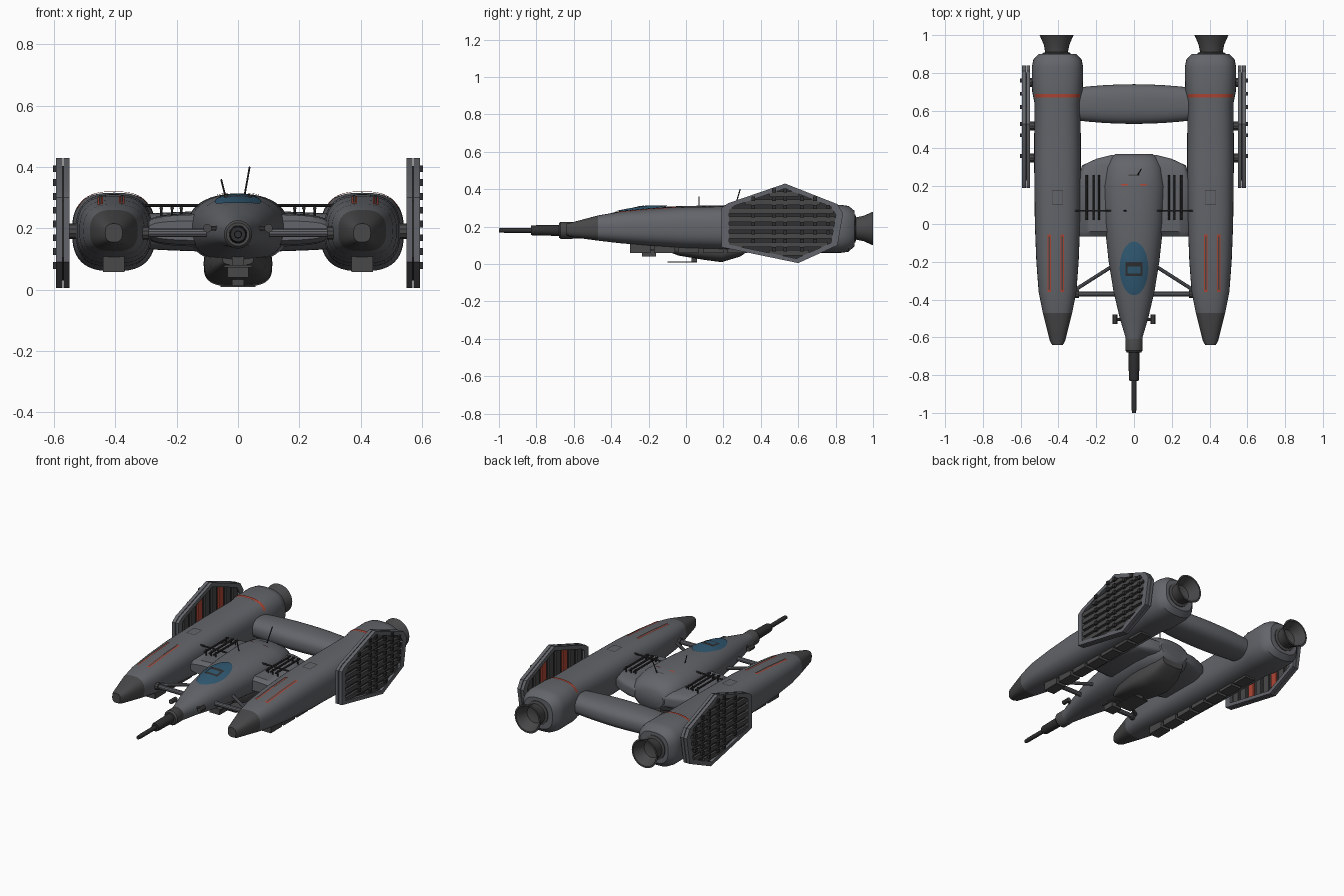
import bpy, bmesh, math
from mathutils import Vector

cube = bpy.data.objects.get("Cube")
if cube:
    bpy.data.objects.remove(cube, do_unlink=True)


def material(name, r, g, b):
    m = bpy.data.materials.new(name)
    m.use_nodes = True
    m.diffuse_color = (r, g, b, 1)
    bsdf = m.node_tree.nodes["Principled BSDF"]
    bsdf.inputs["Base Color"].default_value = (r, g, b, 1)
    bsdf.inputs["Roughness"].default_value = 0.7
    return m


HULL = material("hull grey", 0.125, 0.13, 0.145)
DARK = material("dark grey", 0.065, 0.065, 0.068)
BLACK = material("charcoal", 0.03, 0.03, 0.032)
RED = material("red trim", 0.42, 0.06, 0.035)
GLASS = material("canopy blue", 0.03, 0.1, 0.17)


def finish(name, bm, mats, mirror=False, rule=None, sharp=35):
    """Turn a bmesh into an object, smooth with sharp edges kept."""
    bmesh.ops.recalc_face_normals(bm, faces=bm.faces)
    for f in bm.faces:
        f.smooth = True
        if rule:
            f.material_index = rule(f.calc_center_median())
    for e in bm.edges:
        if len(e.link_faces) == 2:
            e.smooth = e.calc_face_angle(0) < math.radians(sharp)
    me = bpy.data.meshes.new(name)
    bm.to_mesh(me)
    bm.free()
    for m in mats:
        me.materials.append(m)
    ob = bpy.data.objects.new(name, me)
    bpy.context.collection.objects.link(ob)
    if mirror:
        ob.modifiers.new("Mirror", "MIRROR").use_mirror_merge = False
    return ob


def loft(name, stations, mats, cx=0, n=2.0, seg=40, mirror=False, rule=None):
    """Skin rounded sections; a station is y, half width, top, middle, bottom."""
    bm = bmesh.new()
    rings = []
    for y, w, top, mid, bot in stations:
        ring = []
        for i in range(seg):
            a = math.tau * i / seg
            c, s = math.cos(a), math.sin(a)
            h = top - mid if s > 0 else mid - bot
            px = math.copysign(abs(c) ** (2 / n), c) * w
            pz = math.copysign(abs(s) ** (2 / n), s) * h
            ring.append(bm.verts.new((cx + px, y, mid + pz)))
        rings.append(ring)
    for a, b in zip(rings, rings[1:]):
        for i in range(seg):
            j = (i + 1) % seg
            bm.faces.new((a[i], a[j], b[j], b[i]))
    bm.faces.new(rings[0])
    bm.faces.new(rings[-1])
    return finish(name, bm, mats, mirror, rule)


def lathe(name, profile, cx, cz, mat, mirror=False):
    loft(name, [(y, r, cz + r, cz, cz - r) for y, r in profile], [mat], cx, 2, 28, mirror)


def surface_z(stations, n, x, y):
    """Height of the upper skin of a loft at x (from its axis) and y."""
    for a, b in zip(stations, stations[1:]):
        if a[0] <= y <= b[0]:
            t = (y - a[0]) / (b[0] - a[0])
            w, top, mid = (a[k] + (b[k] - a[k]) * t for k in (1, 2, 3))
            return mid + (top - mid) * max(0, 1 - abs(x / w) ** n) ** (1 / n)
    return 0


def decal(name, stations, n, cx, x0, x1, y0, y1, mat, lift=0.004, nx=4, ny=12):
    """Thin painted patch that follows the upper skin of a loft."""
    bm = bmesh.new()
    grid = []
    for j in range(ny + 1):
        y = y0 + (y1 - y0) * j / ny
        xs = [x0 + (x1 - x0) * i / nx for i in range(nx + 1)]
        grid.append([bm.verts.new((cx + x, y, surface_z(stations, n, x, y) + lift)) for x in xs])
    for j in range(ny):
        for i in range(nx):
            bm.faces.new((grid[j][i], grid[j][i + 1], grid[j + 1][i + 1], grid[j + 1][i]))
    return finish(name, bm, [mat], mirror=cx > 0)


def add_box(bm, lo, hi):
    lo, hi = Vector(lo), Vector(hi)
    vs = bmesh.ops.create_cube(bm, size=1)["verts"]
    for v in vs:
        v.co = (lo + hi) / 2 + v.co * (hi - lo)


def boxes(name, items, mat, mirror=False):
    bm = bmesh.new()
    for lo, hi in items:
        add_box(bm, lo, hi)
    return finish(name, bm, [mat], mirror)


def rods(name, items, mat, mirror=False):
    """Straight round bars; an item is start, end, radius."""
    bm = bmesh.new()
    for a, b, r in items:
        a, b = Vector(a), Vector(b)
        vs = bmesh.ops.create_cone(bm, cap_ends=True, segments=10, radius1=r, radius2=r,
                                   depth=(b - a).length)["verts"]
        q = (b - a).to_track_quat("Z", "Y")
        for v in vs:
            v.co = (a + b) / 2 + q @ v.co
    return finish(name, bm, [mat], mirror)


# Engine nacelles with dark tips
NX, NN = 0.405, 2.7
nacelle = [(-0.64, 0.028, 0.215, 0.185, 0.155), (-0.62, 0.04, 0.22, 0.185, 0.145),
           (-0.47, 0.078, 0.26, 0.19, 0.125), (-0.36, 0.1, 0.278, 0.19, 0.112),
           (-0.2, 0.112, 0.293, 0.19, 0.098), (0, 0.12, 0.305, 0.19, 0.085),
           (0.35, 0.124, 0.31, 0.19, 0.075), (0.64, 0.122, 0.312, 0.19, 0.068),
           (0.7, 0.134, 0.316, 0.19, 0.06), (0.83, 0.136, 0.316, 0.19, 0.06),
           (0.87, 0.128, 0.31, 0.19, 0.066), (0.9, 0.1, 0.285, 0.19, 0.095)]
loft("nacelle", nacelle, [HULL, DARK], NX, NN, 48, True, lambda c: int(c.y < -0.47))
lathe("exhaust_nozzle", [(0.88, 0.075), (0.905, 0.075), (0.91, 0.06), (0.95, 0.068), (1.0, 0.09),
                         (1.0, 0.08), (0.93, 0.052), (0.92, 0.02)], 0.41, 0.19, DARK, True)
boxes("nacelle_keel_rail", [((NX - 0.035, -0.3 + k * 0.13, 0.058), (NX + 0.035, -0.19 + k * 0.13, 0.11))
                            for k in range(7)], DARK, True)

# Nacelle trim
for off in (-0.026, 0.044):
    decal("nacelle_red_stripe", nacelle, NN, NX, off - 0.009, off + 0.009, -0.36, -0.055, RED)
    decal("nacelle_stripe_slot", nacelle, NN, NX, off - 0.004, off + 0.004, -0.35, -0.065, DARK, 0.006)
decal("nacelle_red_band", nacelle, NN, NX, -0.118, 0.118, 0.67, 0.688, RED, 0.005, 24, 2)
decal("nacelle_hatch_rim", nacelle, NN, NX, -0.03, 0.03, 0.1, 0.18, DARK, 0.002)
decal("nacelle_hatch", nacelle, NN, NX, -0.026, 0.026, 0.105, 0.175, HULL, 0.004)

# Fuselage, shoulders and belly
FN = 2.3
fuselage = [(-0.67, 0.036, 0.215, 0.18, 0.145), (-0.6, 0.045, 0.225, 0.18, 0.137),
            (-0.5, 0.075, 0.248, 0.185, 0.135), (-0.36, 0.108, 0.282, 0.19, 0.12),
            (-0.2, 0.134, 0.303, 0.195, 0.105), (0, 0.156, 0.311, 0.2, 0.09),
            (0.2, 0.166, 0.313, 0.2, 0.085), (0.3, 0.15, 0.3, 0.2, 0.09),
            (0.35, 0.125, 0.27, 0.2, 0.11), (0.37, 0.1, 0.24, 0.195, 0.14)]
loft("fuselage", fuselage, [HULL], 0, FN, 48)
loft("shoulder_wing", [(-0.065, 0.29, 0.225, 0.195, 0.16), (-0.04, 0.3, 0.245, 0.195, 0.145),
                       (0.22, 0.3, 0.25, 0.195, 0.14), (0.31, 0.275, 0.245, 0.195, 0.145),
                       (0.345, 0.2, 0.235, 0.195, 0.15), (0.365, 0.12, 0.22, 0.195, 0.16)],
     [HULL], 0, 4, 48)
loft("belly_pod", [(-0.13, 0.05, 0.13, 0.1, 0.08), (-0.04, 0.09, 0.13, 0.09, 0.045),
                   (0.1, 0.11, 0.14, 0.085, 0.022), (0.19, 0.112, 0.14, 0.085, 0.01),
                   (0.29, 0.1, 0.14, 0.09, 0.04), (0.36, 0.075, 0.16, 0.12, 0.09)],
     [DARK], 0, 3.2)
boxes("belly_skid", [((-0.057, -0.1, 0.008), (0.057, 0.06, 0.013)),
                     ((-0.02, 0.03, 0.01), (0.02, 0.06, 0.06))], DARK)
boxes("chin_turret", [((-0.045, -0.24, 0.072), (0.045, -0.1, 0.08)),
                      ((-0.035, -0.235, 0.04), (0.035, -0.16, 0.072)),
                      ((-0.02, -0.22, 0.07), (0.02, -0.13, 0.13))], DARK)

# Nose cannon
lathe("nose_collar", [(-0.68, 0.038), (-0.67, 0.046), (-0.61, 0.046), (-0.6, 0.04)], 0, 0.18, DARK)
lathe("cannon_sleeve", [(-0.83, 0.024), (-0.82, 0.027), (-0.66, 0.03)], 0, 0.18, BLACK)
lathe("cannon_barrel", [(-1.0, 0.011), (-0.97, 0.013), (-0.82, 0.013)], 0, 0.18, BLACK)
rods("cheek_gun", [((0.1, -0.53, 0.2), (0.1, -0.48, 0.2), 0.014),
                   ((0.05, -0.505, 0.2), (0.11, -0.505, 0.2), 0.008)], DARK, True)

# Canopy glass conforming to the fuselage
bm = bmesh.new()
loops = []
for k in range(7):
    r = max(k / 6, 0.02)
    loop = []
    for i in range(36):
        a = math.tau * i / 36
        x, y = 0.076 * r * math.cos(a), -0.235 + 0.142 * r * math.sin(a)
        z = surface_z(fuselage, FN, x, y) + 0.004 + 0.006 * (1 - r * r)
        loop.append(bm.verts.new((x, y, z)))
    loops.append(loop)
bm.faces.new(loops[0])
for a, b in zip(loops, loops[1:]):
    for i in range(36):
        bm.faces.new((a[i], a[i - 1], b[i - 1], b[i]))
finish("canopy_glass", bm, [GLASS])
decal("cockpit_seat", fuselage, FN, 0, -0.045, 0.045, -0.275, -0.2, BLACK, 0.011)
decal("cockpit_panel", fuselage, FN, 0, -0.034, 0.034, -0.262, -0.225, GLASS, 0.013)

# Fuselage details
for x in (-0.05, 0.05):
    decal("dorsal_red_mark", fuselage, FN, 0, x - 0.018, x + 0.018, 0.205, 0.212, RED)
decal("dorsal_seam", fuselage, FN, 0, -0.03, 0.03, 0.255, 0.262, DARK)
rods("antennas", [((0.02, 0.26, 0.3), (0.038, 0.29, 0.4), 0.003),
                  ((-0.04, 0.07, 0.3), (-0.055, 0.07, 0.36), 0.003)], BLACK)

# Shoulder railings and pipes
rail = [((0.12, 0.07, 0.275), (0.33, 0.07, 0.275), 0.005)]
for x in (0.185, 0.215, 0.25):
    rail.append(((x, 0.02, 0.265), (x, 0.26, 0.265), 0.006))
    rail += [((x, y, 0.23), (x, y, 0.275), 0.004) for y in (0.04, 0.24)]
rods("shoulder_railing", rail, BLACK, True)

# Forward struts
rods("forward_strut", [((0.06, -0.37, 0.185), (0.34, -0.37, 0.185), 0.014),
                       ((0.11, -0.22, 0.185), (0.33, -0.36, 0.185), 0.01)], HULL, True)
rods("strut_socket", [((0.29, -0.37, 0.185), (0.325, -0.37, 0.185), 0.022)], DARK, True)

# Rear cross beam, swept along x by turning a y loft
beam = loft("rear_beam", [(y, 0.105 - 0.2 * y * y, 0.257 - 0.1 * y * y, 0.19, 0.123 + 0.1 * y * y)
                          for y in (-0.32, -0.24, -0.16, -0.08, 0, 0.08, 0.16, 0.24, 0.32)], [HULL], 0, 2.5)
beam.rotation_euler.z = math.pi / 2
beam.location.y = 0.635

# Side panels
outline = [Vector(p) for p in ((0.19, 0.09), (0.19, 0.3), (0.225, 0.325), (0.53, 0.43),
                               (0.81, 0.32), (0.84, 0.27), (0.81, 0.1), (0.6, 0.005))]
CENTRE = Vector((0.515, 0.21))
inner = [CENTRE + (p - CENTRE) * 0.88 for p in outline]


def span(poly, axis, value):
    """Range of the other coordinate where a line crosses the outline."""
    hits = []
    for a, b in zip(poly, poly[1:] + poly[:1]):
        if (a[axis] - value) * (b[axis] - value) < 0:
            t = (value - a[axis]) / (b[axis] - a[axis])
            hits.append(a[1 - axis] + t * (b[1 - axis] - a[1 - axis]))
    return min(hits), max(hits)


def frame(name, x0, x1, mat):
    bm = bmesh.new()
    ring = [[bm.verts.new((x, *p)) for p in poly]
            for x, poly in ((x0, outline), (x1, outline), (x1, inner), (x0, inner))]
    for a, b in zip(ring, ring[1:] + ring[:1]):
        for i in range(len(outline)):
            bm.faces.new((a[i - 1], a[i], b[i], b[i - 1]))
    finish(name, bm, [mat], True)


frame("panel_inner_frame", 0.55, 0.569, HULL)
frame("panel_outer_frame", 0.573, 0.594, HULL)
bm = bmesh.new()
sides = [[bm.verts.new((x, *p)) for p in inner] for x in (0.566, 0.576)]
for s in sides:
    bm.faces.new(s)
for i in range(len(inner)):
    bm.faces.new((sides[0][i - 1], sides[0][i], sides[1][i], sides[1][i - 1]))
finish("panel_core", bm, [BLACK], True)

slats, bars, clamps, red = [], [], [], []
for k in range(8):
    y = 0.275 + k * 0.07
    lo, hi = span(inner, 0, y)
    (red if k in (2, 5) else slats).append(((0.556, y - 0.022, lo), (0.567, y + 0.022, hi)))
for k in range(8):
    z = 0.06 + k * 0.045
    lo, hi = span(inner, 1, z)
    bars.append(((0.575, lo, z - 0.014), (0.59, hi, z + 0.014)))
    for y in (0.36, 0.47, 0.53, 0.62, 0.69, 0.76):
        if lo < y - 0.02 and y + 0.02 < hi:
            clamps.append(((0.588, y - 0.01, z + 0.008), (0.604, y + 0.01, z + 0.03)))
boxes("panel_inner_slats", slats, DARK, True)
boxes("panel_red_slats", red, RED, True)
boxes("panel_outer_bars", bars, DARK, True)
boxes("panel_clamps", clamps, BLACK, True)
rods("panel_mount", [((0.5, y, 0.19), (0.57, y, 0.19), 0.025) for y in (0.35, 0.52, 0.75)], DARK, True)
